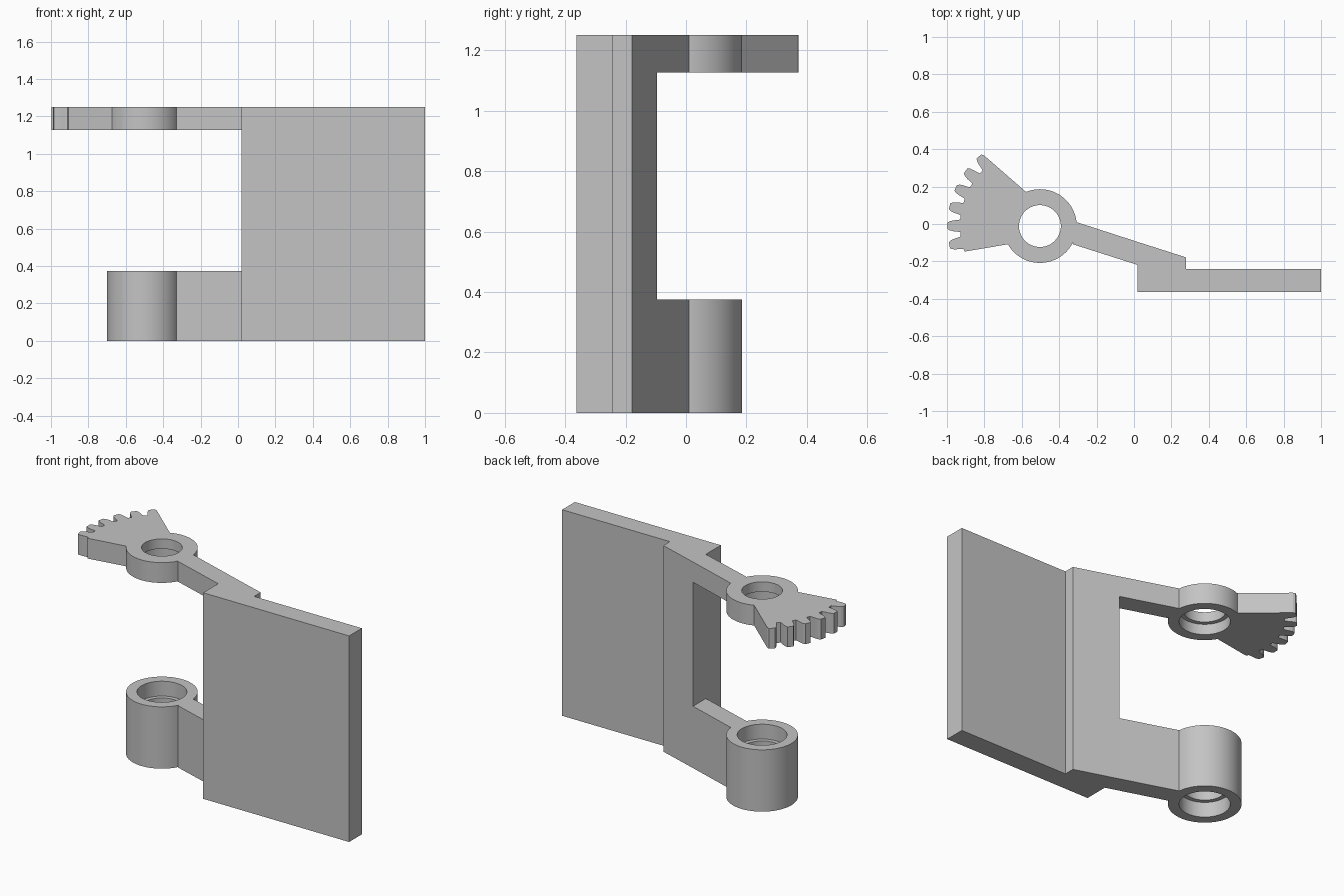
import bpy, bmesh, math

if "Cube" in bpy.data.objects:
    bpy.data.objects.remove(bpy.data.objects["Cube"])

CX, CY = -0.503, -0.011      # pivot axis
HUB_R, BORE_R, LIP_R = 0.197, 0.137, 0.112
TOP, ARM_Z, LOW_Z = 1.25, 1.127, 0.375

grey = bpy.data.materials.new("plain grey")
grey.diffuse_color = (0.55, 0.55, 0.55, 1)
grey.use_nodes = True
grey.node_tree.nodes["Principled BSDF"].inputs["Base Color"].default_value = grey.diffuse_color


def finish(name, bm, smooth=False):
    bmesh.ops.recalc_face_normals(bm, faces=bm.faces)
    me = bpy.data.meshes.new(name)
    bm.to_mesh(me)
    bm.free()
    me.materials.append(grey)
    ob = bpy.data.objects.new(name, me)
    bpy.context.collection.objects.link(ob)
    if smooth:
        bpy.ops.object.select_all(action='DESELECT')
        bpy.context.view_layer.objects.active = ob
        ob.select_set(True)
        bpy.ops.object.shade_smooth_by_angle(angle=math.radians(30))
    return ob


def prism(name, outline, z0, z1):
    """Extrude a plan outline between two heights."""
    bm = bmesh.new()
    face = bm.faces.new([bm.verts.new((x, y, z0)) for x, y in outline])
    ext = bmesh.ops.extrude_face_region(bm, geom=[face])
    bmesh.ops.translate(bm, vec=(0, 0, z1 - z0),
                        verts=[v for v in ext["geom"] if isinstance(v, bmesh.types.BMVert)])
    bmesh.ops.triangulate(bm, faces=[f for f in bm.faces if len(f.verts) > 4])
    return finish(name, bm)


def ring(name, profile, n=64):
    """Turn a closed (radius, height) profile around the pivot axis."""
    bm = bmesh.new()
    loops = []
    for i in range(n):
        a = 2 * math.pi * i / n
        loops.append([bm.verts.new((CX + r * math.cos(a), CY + r * math.sin(a), z))
                      for r, z in profile])
    m = len(profile)
    for i in range(n):
        a, b = loops[i], loops[(i + 1) % n]
        for j in range(m):
            k = (j + 1) % m
            bm.faces.new((a[j], b[j], b[k], a[k]))
    return finish(name, bm, smooth=True)


def polar(deg, r):
    """Point around the pivot, measured from -x towards +y."""
    a = math.radians(deg)
    return (CX - r * math.cos(a), CY + r * math.sin(a))


# Flat plate with the thicker slanted root of the arms
prism("mounting_plate", [(0.02, -0.363), (1.0, -0.363), (1.0, -0.241), (0.277, -0.241),
                         (0.277, -0.178), (0.02, -0.096)], 0, TOP)

# Two arms reaching to the hubs
arm = [(0.02, -0.219), (0.02, -0.096), (-0.307, 0.010), (-0.328, -0.108)]
prism("lower_arm", arm, 0, LOW_Z)
prism("upper_arm", arm, ARM_Z, TOP)

# Hubs with stepped bores
d = 0.09
ring("lower_hub", [(HUB_R, 0), (HUB_R, LOW_Z), (BORE_R, LOW_Z), (BORE_R, LOW_Z - d),
                   (LIP_R, LOW_Z - d), (LIP_R, d), (BORE_R, d), (BORE_R, 0)])
ring("upper_hub", [(HUB_R, ARM_Z), (HUB_R, TOP), (LIP_R, TOP), (LIP_R, TOP - 0.06),
                   (BORE_R, TOP - 0.06), (BORE_R, ARM_Z)])

# Gear sector with six teeth
tooth = [(-4.6, 0.427), (-4.1, 0.44), (-3.6, 0.462), (-2.9, 0.482), (-1.9, 0.495),
         (1.9, 0.495), (2.9, 0.482), (3.6, 0.462), (4.1, 0.44), (4.6, 0.427)]
sector = [polar(-30, 0.194), polar(-18.7, 0.425)]
for i in range(6):
    centre = -12 + 12.15 * i
    flank = tooth if i < 5 else tooth[:7]      # last tooth runs into the straight side
    sector += [polar(centre + a, r) for a, r in flank]
sector += [polar(68, 0.196)] + [polar(a, 0.18) for a in (50, 30, 10, -10)]
prism("gear_sector", sector, ARM_Z, TOP)
